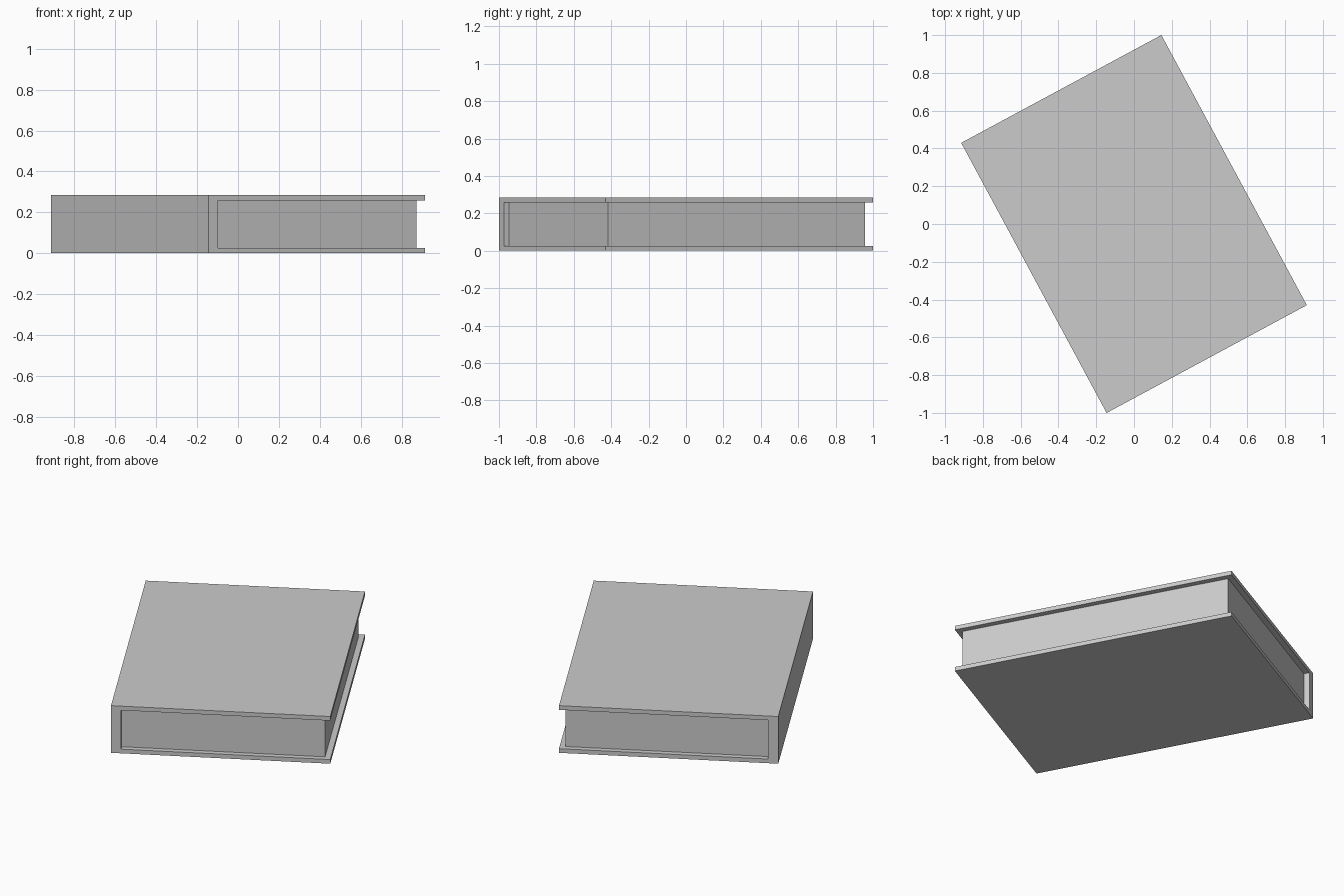
import bpy, bmesh, math
from mathutils import Matrix

if "Cube" in bpy.data.objects:
    bpy.data.objects.remove(bpy.data.objects["Cube"])

W, D, H = 1.204, 1.624, 0.284     # width, length, thickness of the closed book
BOARD, SPINE, INSET = 0.025, 0.055, 0.032
TURN = Matrix.Rotation(math.radians(28.3), 4, 'Z')


def extrude_profile(name, points, length):
    """Extrude an x-z outline along y, centred on y = 0, then turn it about z."""
    bm = bmesh.new()
    face = bm.faces.new([bm.verts.new((x, -length / 2, z)) for x, z in points])
    ext = bmesh.ops.extrude_face_region(bm, geom=[face])
    moved = [v for v in ext["geom"] if isinstance(v, bmesh.types.BMVert)]
    bmesh.ops.translate(bm, verts=moved, vec=(0, length, 0))
    bmesh.ops.recalc_face_normals(bm, faces=bm.faces)
    bm.transform(TURN)
    mesh = bpy.data.meshes.new(name)
    bm.to_mesh(mesh)
    bm.free()
    obj = bpy.data.objects.new(name, mesh)
    bpy.context.collection.objects.link(obj)
    return obj


# Hard cover: two boards joined by the spine in one C-shaped section
left, right = -W / 2, W / 2
inner = left + SPINE
extrude_profile("cover", [
    (left, 0), (right, 0), (right, BOARD), (inner, BOARD),
    (inner, H - BOARD), (right, H - BOARD), (right, H), (left, H)], D)

# Page block, set back from the three open edges
fore_edge = right - INSET
extrude_profile("pages", [
    (inner, BOARD), (fore_edge, BOARD),
    (fore_edge, H - BOARD), (inner, H - BOARD)], D - 2 * INSET)
